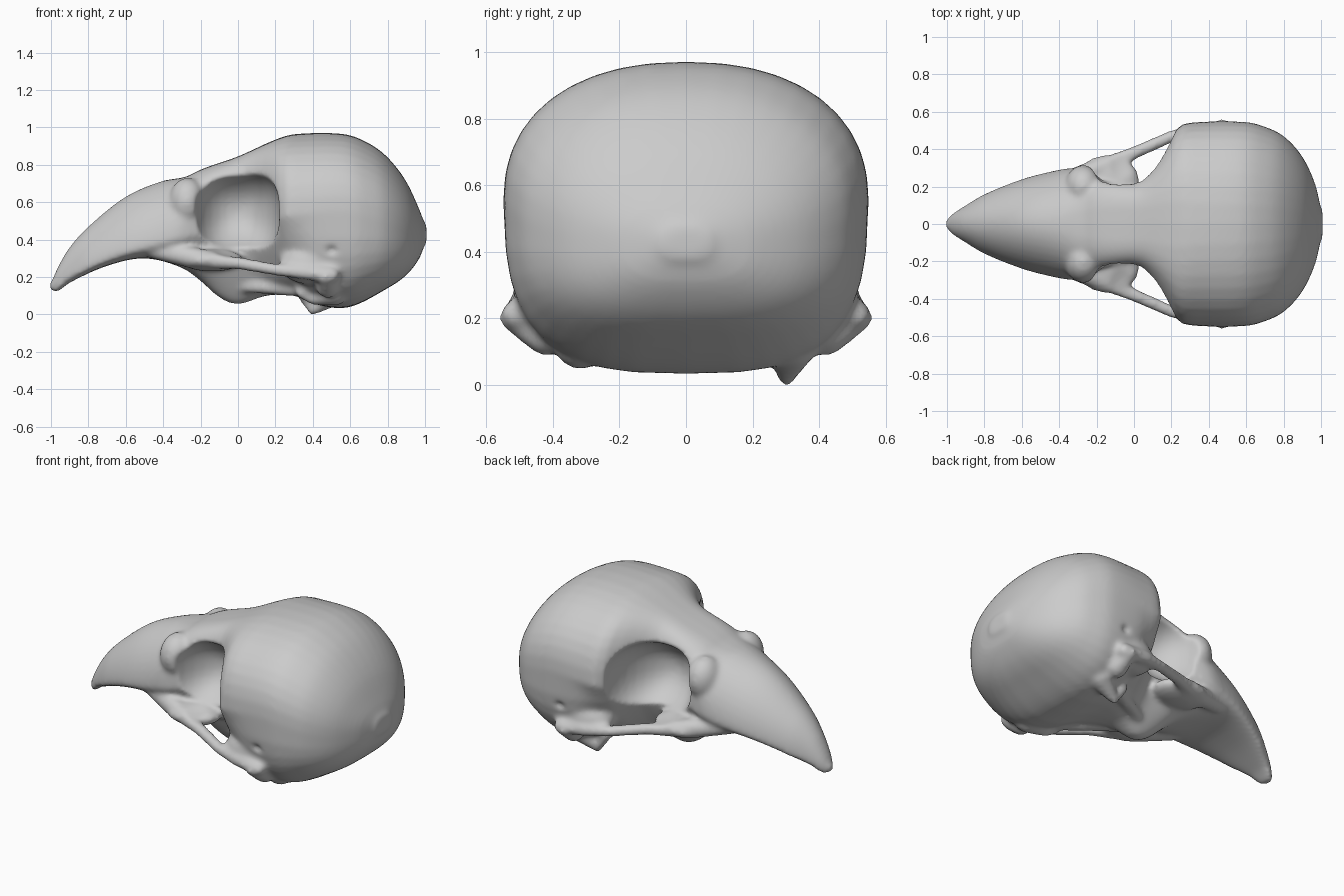
import bpy, bmesh, math
from mathutils import Matrix, Vector

default = bpy.data.objects.get("Cube")
if default:
    bpy.data.objects.remove(default, do_unlink=True)

# Outline curves along the length: pairs of (x, value)
TOP = [(-1, .17), (-.96, .26), (-.9, .36), (-.8, .47), (-.6, .63), (-.4, .715), (-.28, .735),
       (-.2, .775), (0, .845), (.2, .935), (.3, .964), (.57, .964), (.7, .915), (.8, .84),
       (.9, .71), (.97, .56), (1, .48)]
BOTTOM = [(-1, .13), (-.97, .12), (-.9, .17), (-.7, .26), (-.5, .3), (-.3, .25), (-.2, .18),
          (-.1, .09), (0, .053), (.15, .1), (.3, .1), (.45, .045), (.6, .04), (.8, .14),
          (.9, .21), (.97, .3), (1, .38)]
WIDTH = [(-1, .025), (-.97, .055), (-.9, .1), (-.8, .16), (-.6, .24), (-.45, .28), (-.32, .3),
         (-.2, .27), (-.03, .24), (.05, .26), (.12, .34), (.2, .47), (.24, .525), (.33, .545),
         (.6, .545), (.7, .52), (.8, .47), (.9, .36), (.97, .21), (1, .08)]
MIDDLE = [(-1, .15), (-.9, .21), (-.7, .3), (-.5, .36), (-.1, .45), (.3, .53), (.6, .55), (1, .43)]
SQUARENESS = [(-1, 2), (-.4, 2.1), (-.05, 4), (.25, 2.5), (.6, 2.25), (1, 2.2)]
UNDER_TAPER = [(-1, 1), (-.5, .9), (-.3, .65), (-.1, .38), (.1, .38), (.25, .65), (.42, .95), (1, 1)]


def sample(curve, x):
    """Smooth interpolation through the points of a curve."""
    last = len(curve) - 1

    def slope(i):
        a, b = curve[max(i - 1, 0)], curve[min(i + 1, last)]
        return (b[1] - a[1]) / (b[0] - a[0])

    i = max(j for j in range(last) if curve[j][0] <= x or j == 0)
    (xa, va), (xb, vb) = curve[i], curve[i + 1]
    h = xb - xa
    t = min(max((x - xa) / h, 0), 1)
    u = 1 - t
    return (va * u * u * (1 + 2 * t) + vb * t * t * (1 + 2 * u)
            + h * t * u * (u * slope(i) - t * slope(i + 1)))


def add_shell(bm, stations=72, sides=40):
    """Beak, brow, braincase and palate keel as one loft."""
    rings = []
    for s in range(stations + 1):
        x = -1.008 * math.cos(math.pi * s / stations)
        top, bottom, width, middle, square, taper = (
            sample(c, x) for c in (TOP, BOTTOM, WIDTH, MIDDLE, SQUARENESS, UNDER_TAPER))
        ring = []
        for k in range(sides):
            angle = math.tau * k / sides
            c, up = math.cos(angle), math.sin(angle)
            power = 2 / (square if up >= 0 else 3)
            y = math.copysign(abs(c) ** power, c) * width
            rise = abs(up) ** power
            if up >= 0:
                z = middle + rise * (top - middle)
            else:
                z = middle - rise * (middle - bottom)
                y *= 1 - (1 - taper) * rise
            ring.append(bm.verts.new((x, y, z)))
        rings.append(ring)
    for a, b in zip(rings, rings[1:]):
        for k in range(sides):
            n = (k + 1) % sides
            bm.faces.new((a[k], a[n], b[n], b[k]))
    bm.faces.new(rings[0])
    bm.faces.new(rings[-1])


def add_ball(bm, centre, radii, side, square=2):
    """Ellipsoid whose side outline is squarer for powers above two."""
    ball = bmesh.ops.create_uvsphere(bm, u_segments=32, v_segments=20, radius=1)["verts"]
    x, y, z = centre
    for v in ball:
        wide, tall = abs(v.co.x), abs(v.co.z)
        if wide + tall > .001:
            swell = math.hypot(wide, tall) / (wide ** square + tall ** square) ** (1 / square)
            v.co.x *= swell
            v.co.z *= swell
        v.co = Vector((x, y * side, z)) + v.co * Vector(radii)


def add_strut(bm, points, side):
    """Thin bone: a tapering chain of balls along (x, y, z, radius) points."""
    for a, b in zip(points, points[1:]):
        a, b = Vector(a), Vector(b)
        steps = max(2, math.ceil((b - a).length / .015))
        for i in range(steps + 1):
            x, y, z, radius = a.lerp(b, i / steps)
            matrix = Matrix.Translation((x, y * side, z))
            bmesh.ops.create_icosphere(bm, subdivisions=2, radius=radius, matrix=matrix)


def make_object(name, bm):
    bmesh.ops.recalc_face_normals(bm, faces=bm.faces)
    mesh = bpy.data.meshes.new(name)
    bm.to_mesh(mesh)
    bm.free()
    obj = bpy.data.objects.new(name, mesh)
    bpy.context.collection.objects.link(obj)
    return obj


# Bone parts, mirrored left and right
bone = bmesh.new()
add_shell(bone)
for side in (1, -1):
    # Cheek bar from beak to jaw joint
    add_strut(bone, [(-.45, .2, .345, .05), (-.25, .27, .305, .06), (-.1, .335, .285, .045),
                     (0, .38, .275, .036), (.2, .468, .24, .034), (.35, .505, .225, .04),
                     (.5, .51, .21, .045)], side)
    # Floor under the front of the eye socket
    add_ball(bone, (-.14, .23, .29), (.17, .14, .06), side)
    # Side wall joining the braincase to the cheek bar
    add_ball(bone, (.39, .4, .27), (.17, .12, .11), side)
    # Jaw joint, inner struts and lower process
    add_strut(bone, [(.47, .525, .2, .038), (.48, .42, .15, .065)], side)
    add_strut(bone, [(.03, .07, .15, .035), (.42, .3, .125, .04)], side)
    tip = (.4, .3, .02 if side > 0 else .075, .026)
    add_strut(bone, [(.34, .3, .12, .035), tip], side)
    add_strut(bone, [(.52, .32, .12, .075), tip], side)
    # Brow swelling in front of the eye socket
    add_ball(bone, (-.27, .2, .6), (.1, .115, .13), side)
skull = make_object("skull", bone)

# Cutters for eye sockets and ear hollows
hollow = bmesh.new()
for side in (1, -1):
    add_ball(hollow, (-.01, .42, .545), (.235, .355, .24), side, square=2.5)
    add_ball(hollow, (.5, .61, .34), (.06, .1, .05), side)
cutter = make_object("socket_cutter", hollow)
cutter.hide_render = True


# Fuse, hollow out, and soften
def fuse(label):
    modifier = skull.modifiers.new(label, 'REMESH')
    modifier.mode = 'VOXEL'
    modifier.voxel_size = .013


fuse("fuse_parts")
cut = skull.modifiers.new("hollow_sockets", 'BOOLEAN')
cut.operation = 'DIFFERENCE'
cut.solver = 'EXACT'
cut.object = cutter
fuse("even_surface")
soften = skull.modifiers.new("soften", 'SMOOTH')
soften.factor = .5
soften.iterations = 8

bpy.ops.object.select_all(action='DESELECT')
skull.select_set(True)
bpy.context.view_layer.objects.active = skull
bpy.ops.object.convert(target='MESH')
bpy.data.objects.remove(cutter, do_unlink=True)

# Bone colour
bone_grey = bpy.data.materials.new("bone_grey")
bone_grey.use_nodes = True
colour = (.6, .6, .6, 1)
bone_grey.diffuse_color = colour
bone_grey.node_tree.nodes["Principled BSDF"].inputs["Base Color"].default_value = colour
skull.data.materials.clear()
skull.data.materials.append(bone_grey)
bpy.ops.object.shade_smooth_by_angle(angle=math.radians(60))
